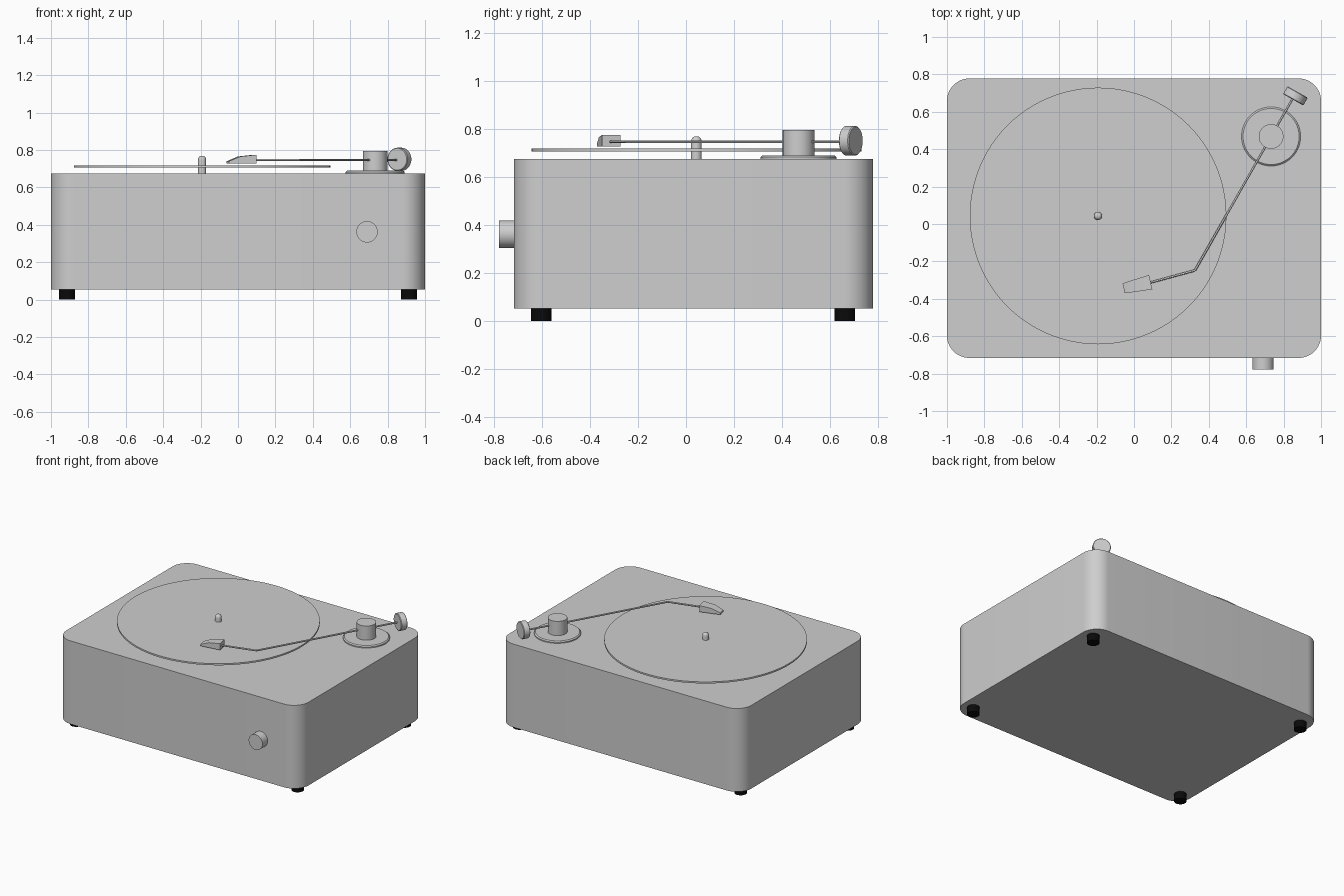
import bpy, bmesh, math
from mathutils import Vector

if "Cube" in bpy.data.objects:
    bpy.data.objects.remove(bpy.data.objects["Cube"])


def material(name, c):
    m = bpy.data.materials.new(name)
    m.diffuse_color = (c, c, c, 1)
    m.use_nodes = True
    m.node_tree.nodes["Principled BSDF"].inputs["Base Color"].default_value = m.diffuse_color
    return m


GREY = material("plain_grey", 0.62)
BLACK = material("rubber_black", 0.003)


def finish(name, bm, mat):
    bmesh.ops.remove_doubles(bm, verts=bm.verts[:], dist=1e-6)
    bmesh.ops.recalc_face_normals(bm, faces=bm.faces[:])
    me = bpy.data.meshes.new(name)
    bm.to_mesh(me)
    bm.free()
    me.materials.append(mat)
    ob = bpy.data.objects.new(name, me)
    bpy.context.collection.objects.link(ob)
    bpy.ops.object.select_all(action='DESELECT')
    ob.select_set(True)
    bpy.context.view_layer.objects.active = ob
    bpy.ops.object.shade_smooth_by_angle(angle=math.radians(30))
    return ob


def lathe(name, origin, profile, mat=GREY, axis=(0, 0, 1), n=48):
    """Closed solid turned from (radius, height) points along an axis."""
    q = Vector((0, 0, 1)).rotation_difference(Vector(axis).normalized())
    bm = bmesh.new()
    rings = []
    for r, h in profile:
        rings.append([bm.verts.new(Vector(origin) + q @ Vector((
            r * math.cos(2 * math.pi * i / n), r * math.sin(2 * math.pi * i / n), h)))
            for i in range(n)])
    for a, b in zip(rings, rings[1:]):
        for i in range(n):
            j = (i + 1) % n
            bm.faces.new((a[i], a[j], b[j], b[i]))
    bm.faces.new(rings[0][::-1])
    bm.faces.new(rings[-1])
    return finish(name, bm, mat)


def rod(name, a, b, r):
    d = Vector(b) - Vector(a)
    return lathe(name, a, [(r, 0), (r, d.length)], axis=d, n=12)


# Case: rounded rectangle pulled upwards
X, Y0, Y1, Z0, Z1, R = 1.0, -0.716, 0.778, 0.053, 0.674, 0.12
bm = bmesh.new()
outline = []
for k, (cx, cy) in enumerate([(X - R, Y1 - R), (R - X, Y1 - R), (R - X, Y0 + R), (X - R, Y0 + R)]):
    for s in range(13):
        t = math.pi / 2 * (k + s / 12)
        outline.append(bm.verts.new((cx + R * math.cos(t), cy + R * math.sin(t), Z0)))
base = bm.faces.new(outline)
ext = bmesh.ops.extrude_face_region(bm, geom=[base], use_keep_orig=True)
bmesh.ops.translate(bm, vec=(0, 0, Z1 - Z0),
                    verts=[v for v in ext["geom"] if isinstance(v, bmesh.types.BMVert)])
finish("case", bm, GREY)

# Feet
for sx, side in ((-1, "left"), (1, "right")):
    for y, end in ((-0.602, "front"), (0.66, "back")):
        lathe(f"foot_{end}_{side}", (sx * 0.914, y, 0), [(0.043, 0), (0.043, Z0 + 0.002)], BLACK, n=32)

# Control knob on the front
lathe("control_knob", (0.69, -0.71, 0.362), [(0.057, 0), (0.057, 0.068)], axis=(0, -1, 0))

# Record and spindle
lathe("record", (-0.192, 0.043, 0.706), [(0.686, 0), (0.686, 0.012)], n=96)
lathe("spindle", (-0.192, 0.043, 0.67),
      [(0.022, 0), (0.022, 0.076), (0.0205, 0.086), (0.015, 0.094), (0.008, 0.098)], n=24)

# Tonearm base and pivot
PX, PY, ZA = 0.733, 0.468, 0.746
lathe("tonearm_base", (PX, PY, 0.67), [(0.158, 0), (0.158, 0.012), (0.15, 0.019)], n=64)
lathe("tonearm_pivot", (PX, PY, 0.685), [(0.066, 0), (0.066, 0.11)])

# Tonearm rods and counterweight
elbow = Vector((0.326, -0.248, ZA))
pivot = Vector((PX, PY, ZA))
along = (pivot - elbow).normalized()
weight = Vector((0.863, 0.685, 0.75))
rod("tonearm_long_rod", elbow, pivot + along * 0.25, 0.006)
rod("tonearm_short_rod", elbow, (0.07, -0.318, ZA), 0.006)
lathe("counterweight", weight - along * 0.024,
      [(0.058, 0), (0.062, 0.004), (0.062, 0.044), (0.058, 0.048)], axis=along)

# Headshell: tapered wedge, (distance along, half width, top height)
tail = Vector((0.089, -0.311, 0))
d = Vector((-0.975, -0.222, 0)).normalized()
side = Vector((-d.y, d.x, 0))
bm = bmesh.new()
rows = []
for s, w, top in ((0, 0.039, 0.774), (0.085, 0.033, 0.765), (0.148, 0.027, 0.739)):
    c = tail + d * s
    rows.append([bm.verts.new(c + side * (w * k) + Vector((0, 0, z)))
                 for k, z in ((-1, 0.727), (1, 0.727), (1, top), (-1, top))])
for a, b in zip(rows, rows[1:]):
    for i in range(4):
        j = (i + 1) % 4
        bm.faces.new((a[i], a[j], b[j], b[i]))
bm.faces.new(rows[0][::-1])
bm.faces.new(rows[-1])
finish("headshell", bm, GREY)
